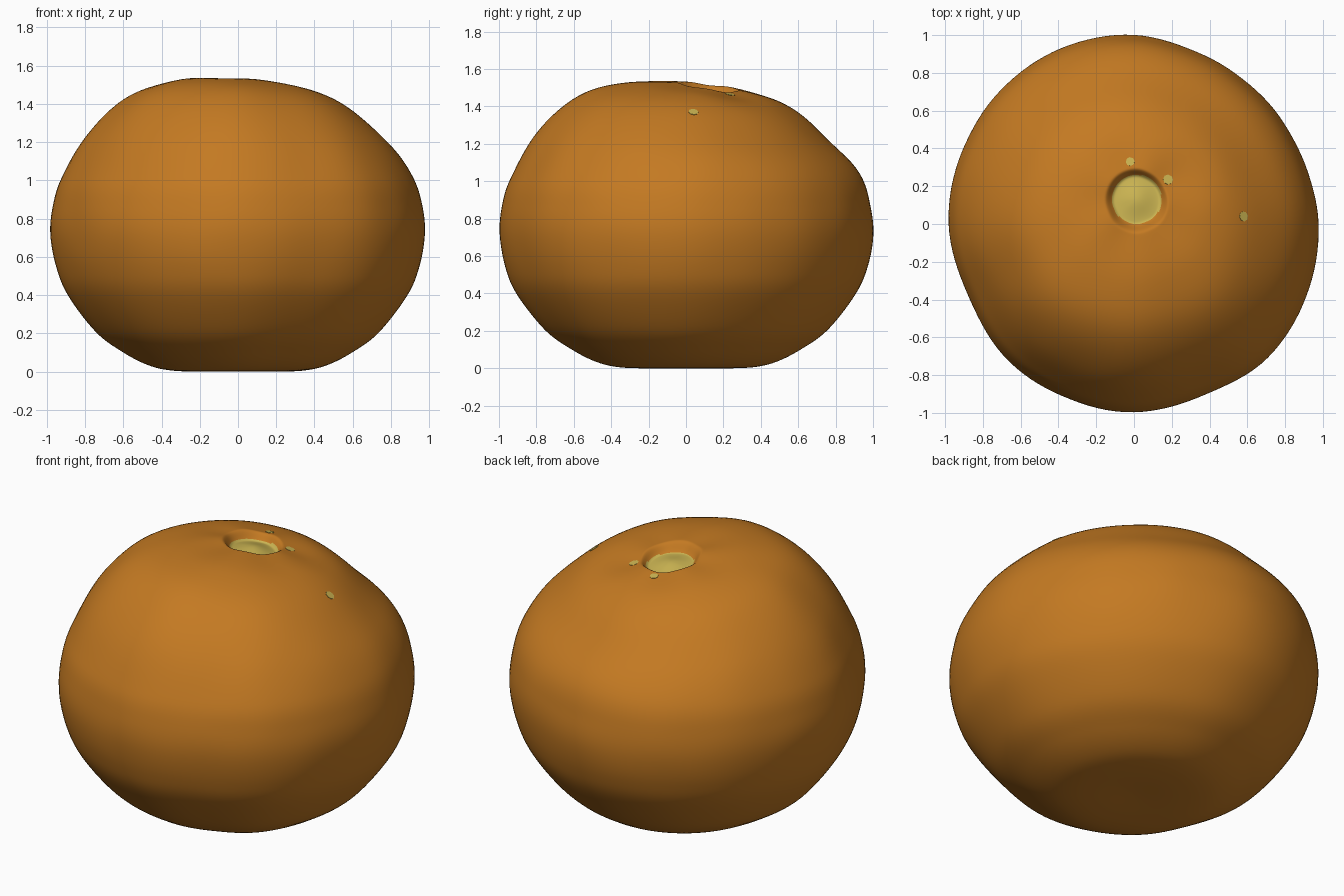
import bpy, bmesh
from math import sin, cos, pi, floor
from mathutils import Vector, noise
from mathutils.bvhtree import BVHTree

cube = bpy.data.objects.get("Cube")
if cube:
    bpy.data.objects.remove(cube)


def material(name, color):
    m = bpy.data.materials.new(name)
    m.use_nodes = True
    m.diffuse_color = color
    m.node_tree.nodes["Principled BSDF"].inputs["Base Color"].default_value = color
    return m


orange = material("orange peel", (0.55, 0.193, 0.016, 1))
yellow = material("pale stem scar", (0.6, 0.46, 0.085, 1))


def spline(a, b, c, d, t):
    return 0.5 * (2 * b + (c - a) * t + (2 * a - 5 * b + 4 * c - d) * t * t
                  + (3 * b - a - 3 * c + d) * t ** 3)


def smooth(lo, hi, v):
    t = min(max((v - lo) / (hi - lo), 0), 1)
    return t * t * (3 - 2 * t)


# Side profile (radius, height) and slightly uneven outline seen from above
PROFILE = [Vector(p) for p in (
    (0, .012), (.2, .006), (.36, .012), (.48, .04), (.61, .105), (.755, .21), (.905, .4),
    (.97, .55), (1, .72), (.988, .87), (.942, 1.02), (.82, 1.205), (.62, 1.395),
    (.42, 1.49), (.2, 1.526), (0, 1.534))]
OUTLINE = [.975, .957, .957, .967, 1, 1.007, 1, .986,
           .98, .957, .98, .987, .998, .978, 1, .987]
SEGMENTS, STEPS = 128, 7
STEM = Vector((.015, .13))


def outline(angle):
    u = angle / (2 * pi) * len(OUTLINE)
    i = floor(u)
    return spline(*(OUTLINE[(i + k) % len(OUTLINE)] for k in (-1, 0, 1, 2)), u - i)


def surface_point(rho, z, angle):
    # The crown leans towards the stem and slopes down to the back left
    shift = STEM * ((1 - rho * rho) ** 2 * smooth(.7, 1.5, z))
    r = rho * outline(angle)
    x, y = r * cos(angle) + shift.x, r * sin(angle) + shift.y
    h = z - smooth(1, 1.45, z) * (.06 * x + .125 * y)
    if z > 1:
        # Sunken stem hollow with a domed floor, shallow folds and a soft dent
        h -= .05 * smooth(.175, .12, rho) - .018 * smooth(.12, 0, rho)
        h += .004 * cos(5 * angle) * smooth(.1, .2, rho) * smooth(.55, .2, rho)
        dent = (Vector((x, y)) - Vector((.25, .24))).length
        h -= .012 * smooth(.25, 0, dent)
    p = Vector((x, y, h))
    bump = noise.noise(p * 3.5) * .004
    return Vector((x * (1 + bump), y * (1 + bump), h + bump * .5 * smooth(.02, .3, h)))


# Fruit body, built as rings from the base to the stem hollow
rings = []
last = len(PROFILE) - 1
for i in range(last):
    steps = STEPS * 4 if i == last - 1 else STEPS
    quad = [PROFILE[min(max(i + k, 0), last)] for k in (-1, 0, 1, 2)]
    if i == 0:
        quad[0] = Vector((-quad[2].x, quad[2].y))
    if i == last - 1:
        quad[3] = Vector((-quad[1].x, quad[1].y))
    rings += [spline(*quad, s / steps) for s in range(steps)]
rings = rings[1:]

bm = bmesh.new()
angles = [2 * pi * k / SEGMENTS for k in range(SEGMENTS)]
loops = [[bm.verts.new(surface_point(p.x, p.y, a)) for a in angles] for p in rings]
base = bm.verts.new(surface_point(0, PROFILE[0].y, 0))
crown = bm.verts.new(surface_point(0, PROFILE[-1].y, 0))
for k in range(SEGMENTS):
    n = (k + 1) % SEGMENTS
    bm.faces.new((base, loops[0][n], loops[0][k]))
    bm.faces.new((crown, loops[-1][k], loops[-1][n]))
    for low, high in zip(loops, loops[1:]):
        bm.faces.new((low[k], low[n], high[n], high[k]))

# Rest on the ground and colour the floor of the hollow
lowest = min(v.co.z for v in bm.verts)
for v in bm.verts:
    v.co.z -= lowest
for f in bm.faces:
    f.smooth = True
    c = f.calc_center_median()
    if c.z > 1 and (c.xy - STEM).length < .131:
        f.material_index = 1
bm.normal_update()
tree = BVHTree.FromBMesh(bm)
mesh = bpy.data.meshes.new("fruit_body")
bm.to_mesh(mesh)
bm.free()
mesh.materials.append(orange)
mesh.materials.append(yellow)
bpy.context.collection.objects.link(bpy.data.objects.new("fruit_body", mesh))

# Small pale flecks lying on the peel
for i, (x, y, size) in enumerate(((-.02, .33, .024), (.18, .235, .027), (.58, .04, .027))):
    hit, normal, _, _ = tree.ray_cast(Vector((x, y, 3)), Vector((0, 0, -1)))
    bpy.ops.mesh.primitive_cylinder_add(vertices=8, radius=size, depth=.004, location=hit)
    fleck = bpy.context.object
    fleck.name = f"peel_fleck_{i + 1}"
    fleck.rotation_euler = normal.to_track_quat("Z", "Y").to_euler()
    fleck.data.materials.append(yellow)
